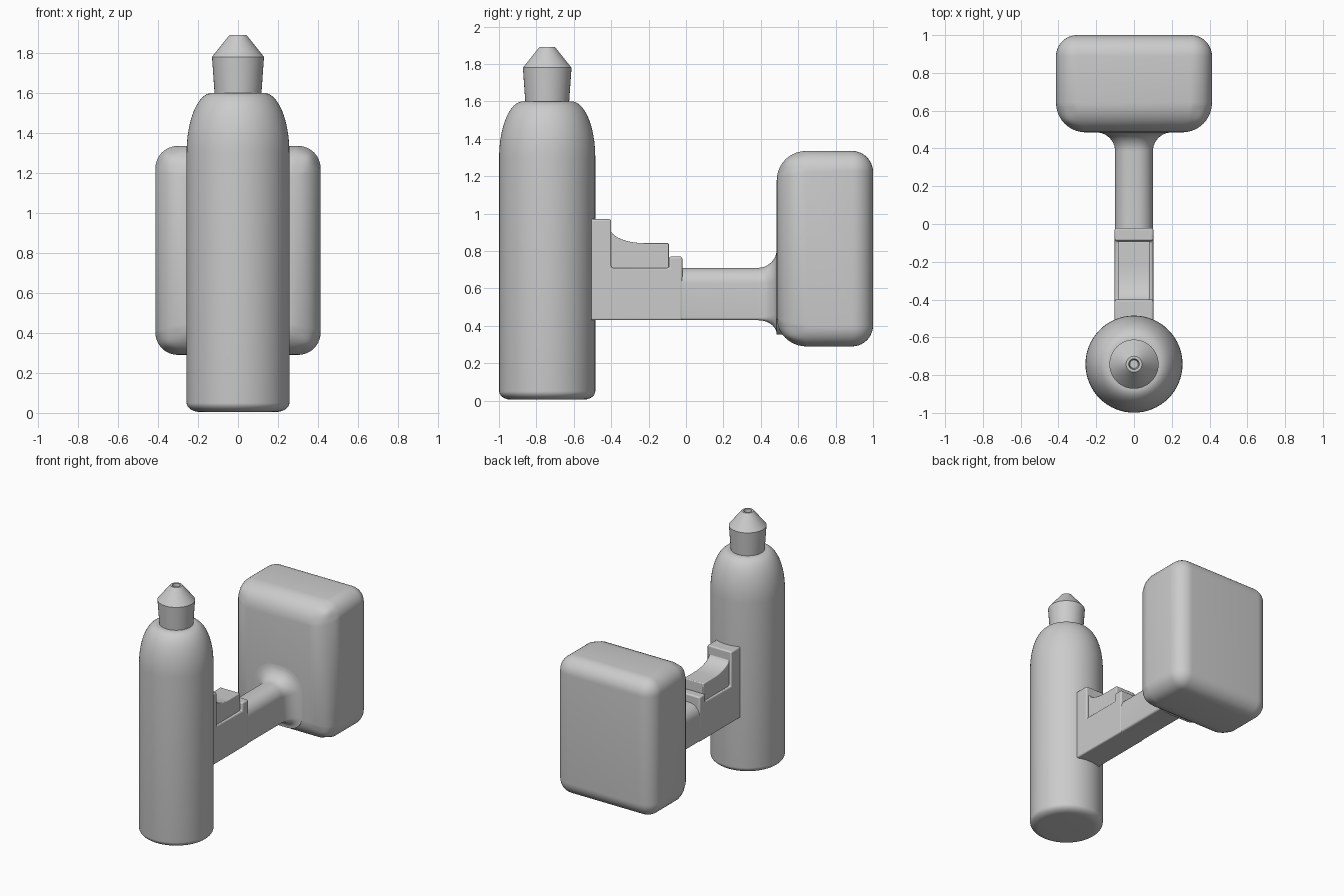
import bpy, bmesh, math
from mathutils import Vector

cube = bpy.data.objects.get("Cube")
if cube:
    bpy.data.objects.remove(cube, do_unlink=True)

grey = bpy.data.materials.new("light_grey")
grey.use_nodes = True
colour = (0.6, 0.6, 0.6, 1)
grey.diffuse_color = colour
grey.node_tree.nodes["Principled BSDF"].inputs["Base Color"].default_value = colour


def finish(name, bm, angle=35):
    """Turn a bmesh into a smooth shaded object."""
    bmesh.ops.recalc_face_normals(bm, faces=bm.faces)
    mesh = bpy.data.meshes.new(name)
    bm.to_mesh(mesh)
    bm.free()
    obj = bpy.data.objects.new(name, mesh)
    bpy.context.collection.objects.link(obj)
    mesh.materials.append(grey)
    bpy.ops.object.select_all(action="DESELECT")
    obj.select_set(True)
    bpy.context.view_layer.objects.active = obj
    bpy.ops.object.shade_smooth_by_angle(angle=math.radians(angle))
    return obj


def arc(cx, cy, rx, ry, start, end, steps=10):
    """Points on an ellipse between two angles in degrees."""
    angles = [math.radians(start + (end - start) * i / steps) for i in range(steps + 1)]
    return [(cx + rx * math.cos(a), cy + ry * math.sin(a)) for a in angles]


def lathe(name, profile, y, sides=64):
    """Revolve (radius, z) points that start and end on the axis."""
    bm = bmesh.new()
    verts = [bm.verts.new((r, y, z)) for r, z in profile]
    edges = [bm.edges.new(pair) for pair in zip(verts, verts[1:])]
    bmesh.ops.spin(bm, geom=verts + edges, cent=(0, y, 0), axis=(0, 0, 1),
                   angle=math.tau, steps=sides)
    bmesh.ops.remove_doubles(bm, verts=bm.verts, dist=0.0005)
    return finish(name, bm)


def extrude_side(name, profile, half_width, bevel):
    """Extrude a (y, z) outline across x."""
    bm = bmesh.new()
    face = bm.faces.new([bm.verts.new((-half_width, y, z)) for y, z in profile])
    new = bmesh.ops.extrude_face_region(bm, geom=[face])["geom"]
    bmesh.ops.translate(bm, vec=(2 * half_width, 0, 0),
                        verts=[v for v in new if isinstance(v, bmesh.types.BMVert)])
    obj = finish(name, bm)
    mod = obj.modifiers.new("edges", "BEVEL")
    mod.width, mod.segments, mod.angle_limit = bevel, 3, math.radians(40)
    return obj


# Bottle with rounded base and shoulder
bottle_y = -0.742
lathe("bottle", [(0, 0.005)] + arc(0.19, 0.05, 0.067, 0.045, -90, 0)
      + arc(0.13, 1.3, 0.127, 0.3, 0, 90, 16) + [(0, 1.6)], bottle_y)

# Flared neck with conical tip and a small opening
lathe("nozzle", [(0, 1.58), (0.116, 1.58), (0.13, 1.78), (0.042, 1.89),
                 (0.028, 1.89), (0.022, 1.84), (0, 1.84)], bottle_y)

# Stepped mount behind the bottle
extrude_side("mount", [(-0.53, 0.43), (-0.02, 0.43), (-0.02, 0.77), (-0.09, 0.77),
                       (-0.09, 0.71), (-0.4, 0.71), (-0.4, 0.97), (-0.53, 0.97)],
             0.102, 0.01)

# Narrower saddle with a curved ramp
extrude_side("saddle", [(-0.42, 0.69), (-0.08, 0.69), (-0.08, 0.71), (-0.092, 0.71),
                        (-0.092, 0.842)]
             + arc(-0.22, 0.922, 0.185, 0.08, 270, 185) + [(-0.42, 0.91)], 0.083, 0.006)

# Arm with rounded top, flaring into the rear block
def arm_section(grow):
    w, top, bottom = 0.1 + grow, 0.71 + grow, 0.43 - 0.75 * grow
    r, s = 0.085 + grow * 0.8, 0.015 + grow
    return (arc(w - r, top - r, r, r, 0, 90) + arc(r - w, top - r, r, r, 90, 180)
            + arc(s - w, bottom + s, s, s, 180, 270, 6)
            + arc(w - s, bottom + s, s, s, 270, 360, 6))

flare = arc(0.385, 0.1, 0.1, 0.1, -90, 0, 10)
stations = [(-0.03, 0)] + flare + [(0.58, 0.1)]
bm = bmesh.new()
rings = [[bm.verts.new((x, y, z)) for x, z in arm_section(g)] for y, g in stations]
for a, b in zip(rings, rings[1:]):
    for i in range(len(a)):
        j = (i + 1) % len(a)
        bm.faces.new((a[i], a[j], b[j], b[i]))
bm.faces.new(rings[0])
bm.faces.new(rings[-1])
finish("arm", bm)

# Rear block, with softer edges on its front
bm = bmesh.new()
bmesh.ops.create_cube(bm, size=1)
for v in bm.verts:
    v.co = Vector((v.co.x * 0.826, v.co.y * 0.515 + 0.7425, v.co.z * 1.045 + 0.8125))
weight = bm.edges.layers.float.new("bevel_weight_edge")
for e in bm.edges:
    mid = (e.verts[0].co + e.verts[1].co) / 2
    e[weight] = 0.95 if mid.y < 0.6 else 0.68
block = finish("rear_block", bm, 60)
mod = block.modifiers.new("round", "BEVEL")
mod.limit_method, mod.width, mod.segments = "WEIGHT", 0.165, 10
for poly in block.data.polygons:
    poly.use_smooth = True
sharp = block.data.attributes.get("sharp_edge")
if sharp:
    block.data.attributes.remove(sharp)
